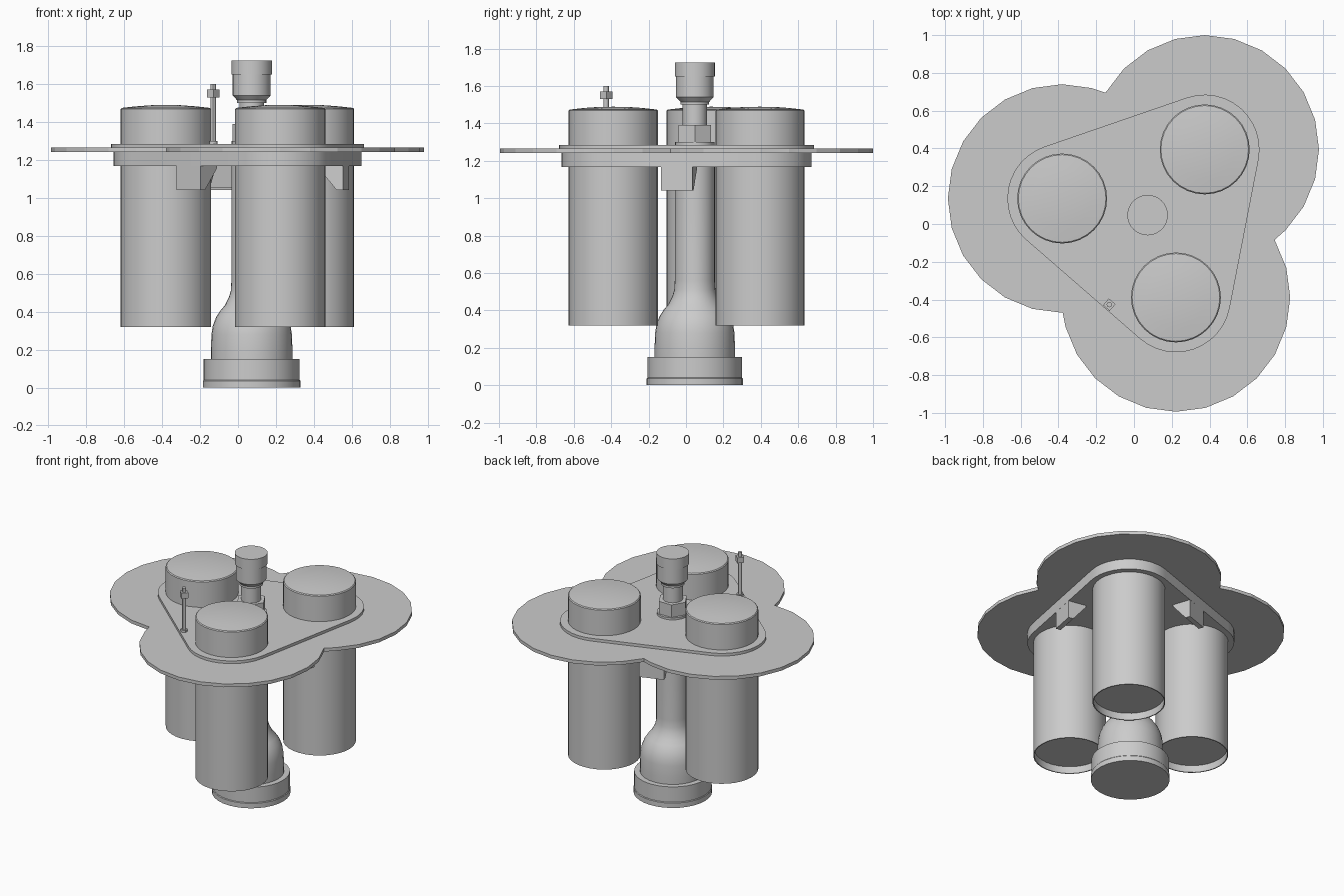
import bpy, bmesh
from math import sin, cos, pi, radians, atan2, hypot, sqrt
from mathutils import Matrix, Vector

cube = bpy.data.objects.get("Cube")
if cube:
    bpy.data.objects.remove(cube, do_unlink=True)

grey = bpy.data.materials.new("plain grey")
grey.use_nodes = True
colour = (0.6, 0.6, 0.6, 1)
grey.diffuse_color = colour
grey.node_tree.nodes["Principled BSDF"].inputs["Base Color"].default_value = colour

CX, CY = 0.072, 0.047          # axis of the assembly
ARM = 0.461                    # axis to drum centre
ANGLES = [radians(a) for a in (49, 169, 289)]
CENTRES = [(CX + ARM * cos(a), CY + ARM * sin(a)) for a in ANGLES]


def finish(name, bm, smooth=True):
    bmesh.ops.remove_doubles(bm, verts=bm.verts, dist=1e-5)
    bmesh.ops.recalc_face_normals(bm, faces=bm.faces)
    mesh = bpy.data.meshes.new(name)
    bm.to_mesh(mesh)
    bm.free()
    mesh.materials.append(grey)
    obj = bpy.data.objects.new(name, mesh)
    bpy.context.collection.objects.link(obj)
    if smooth:
        bpy.ops.object.select_all(action="DESELECT")
        obj.select_set(True)
        bpy.context.view_layer.objects.active = obj
        bpy.ops.object.shade_smooth_by_angle(angle=radians(30))
    return obj


def lathe(name, profile, x, y, sides=32, smooth=True):
    """Turn (radius, height) points around a vertical axis."""
    bm = bmesh.new()
    rings = []
    for r, z in profile:
        rings.append([bm.verts.new((x + r * cos(2 * pi * i / sides),
                                    y + r * sin(2 * pi * i / sides), z))
                      for i in range(sides)] if r else [bm.verts.new((x, y, z))])
    for low, high in zip(rings, rings[1:]):
        for i in range(sides):
            j = (i + 1) % sides
            if len(low) == 1:
                bm.faces.new((low[0], high[i], high[j]))
            elif len(high) == 1:
                bm.faces.new((low[i], low[j], high[0]))
            else:
                bm.faces.new((low[i], low[j], high[j], high[i]))
    return finish(name, bm, smooth)


def slab(name, outline, z0, z1, smooth=True):
    """Extrude a flat outline upward."""
    bm = bmesh.new()
    face = bm.faces.new([bm.verts.new((x, y, z0)) for x, y in outline])
    new = bmesh.ops.extrude_face_region(bm, geom=[face])["geom"]
    bmesh.ops.translate(bm, vec=(0, 0, z1 - z0),
                        verts=[v for v in new if isinstance(v, bmesh.types.BMVert)])
    return finish(name, bm, smooth)


def prism(bm, points, t0, t1, place):
    """Add a (radial, height) outline extruded along the tangent."""
    face = bm.faces.new([bm.verts.new(place @ Vector((r, t0, z))) for r, z in points])
    new = bmesh.ops.extrude_face_region(bm, geom=[face])["geom"]
    shift = place.to_3x3() @ Vector((0, t1 - t0, 0))
    bmesh.ops.translate(bm, vec=shift,
                        verts=[v for v in new if isinstance(v, bmesh.types.BMVert)])


def rounded_triangle(radius):
    return [(x + radius * cos(a + radians(d)), y + radius * sin(a + radians(d)))
            for a, (x, y) in zip(ANGLES, CENTRES) for d in range(-60, 61, 10)]


# Three-lobed deck: outer outline of three overlapping discs
LOBE = 0.605
outline = []
for k, (x, y) in enumerate(CENTRES):
    for i in range(24):
        p = (x + LOBE * cos(i * pi / 12), y + LOBE * sin(i * pi / 12))
        others = [c for j, c in enumerate(CENTRES) if j != k]
        if all(hypot(p[0] - c[0], p[1] - c[1]) > LOBE + 0.005 for c in others):
            outline.append(p)
notch = ARM / 2 + sqrt(LOBE ** 2 - 0.75 * ARM ** 2)
for a in ANGLES:
    outline.append((CX + notch * cos(a + pi / 3), CY + notch * sin(a + pi / 3)))
outline.sort(key=lambda p: atan2(p[1] - CY, p[0] - CX))
slab("deck_plate", outline, 1.241, 1.265, smooth=False)

# Rounded triangular flanges above and below the deck
slab("upper_flange", rounded_triangle(0.29), 1.265, 1.285)
slab("lower_flange", rounded_triangle(0.277), 1.167, 1.241)

# Drums with recessed bottoms and shallow domed lids
for n, (x, y) in enumerate(CENTRES, 1):
    lathe(f"drum_{n}", [(0, 0.37), (0.231, 0.37), (0.231, 0.32), (0.238, 0.32),
                        (0.238, 1.468), (0.232, 1.474), (0.16, 1.482),
                        (0.08, 1.488), (0, 1.489)], x, y)

# Central column flaring to its foot
lathe("central_column", [(0.215, 0.15), (0.215, 0.2), (0.212, 0.28), (0.205, 0.325),
                         (0.188, 0.37), (0.165, 0.405), (0.14, 0.435),
                         (0.12, 0.475), (0.11, 0.51), (0.107, 0.56),
                         (0.107, 1.17)], CX, CY)
lathe("column_foot", [(0, 0), (0.257, 0), (0.257, 0.035), (0.253, 0.04),
                      (0.253, 0.15), (0, 0.15)], CX, CY)

# Top fitting: pad, hexagonal nut, neck and capped head
lathe("fitting_pad", [(0, 1.285), (0.105, 1.285), (0.105, 1.3), (0, 1.3)], CX, CY)
lathe("fitting_nut", [(0, 1.3), (0.1, 1.3), (0.1, 1.39), (0, 1.39)], CX, CY, 6, False)
lathe("fitting_head", [(0.065, 1.39), (0.065, 1.5), (0.077, 1.5), (0.077, 1.515),
                       (0.1, 1.54), (0.1, 1.65), (0.107, 1.65), (0.107, 1.725),
                       (0, 1.725)], CX, CY)

# Slim sensor mast near the front edge
MX, MY = -0.131, -0.427
lathe("mast_post", [(0, 1.285), (0.022, 1.285), (0.022, 1.3), (0.014, 1.3),
                    (0.014, 1.6), (0, 1.6)], MX, MY, 12)
turn = radians(49)
corners = [turn + pi / 4 + i * pi / 2 for i in range(4)]
slab("mast_block", [(MX + 0.033 * cos(a), MY + 0.033 * sin(a)) for a in corners],
     1.53, 1.57, smooth=False)

# Hollow brackets under each straight side of the flange
for n, a in enumerate(ANGLES, 1):
    place = Matrix.Translation((CX, CY, 0)) @ Matrix.Rotation(a + pi / 3, 4, "Z")
    bm = bmesh.new()
    back, low, top = 0.507, 1.042, 1.167
    prism(bm, [(back - 0.015, low), (back, low), (back, top), (back - 0.015, top)],
          -0.085, 0.085, place)
    gusset = [(back - 0.015, low), (back - 0.015, top), (back - 0.13, top),
              (back - 0.13, top - 0.012), (back - 0.035, low)]
    for t in (-0.085, 0.073):
        prism(bm, gusset, t, t + 0.012, place)
    prism(bm, [(back - 0.035, low), (back - 0.015, low), (back - 0.015, low + 0.015),
               (back - 0.035, low + 0.015)], -0.073, 0.073, place)
    finish(f"bracket_{n}", bm, smooth=False)
